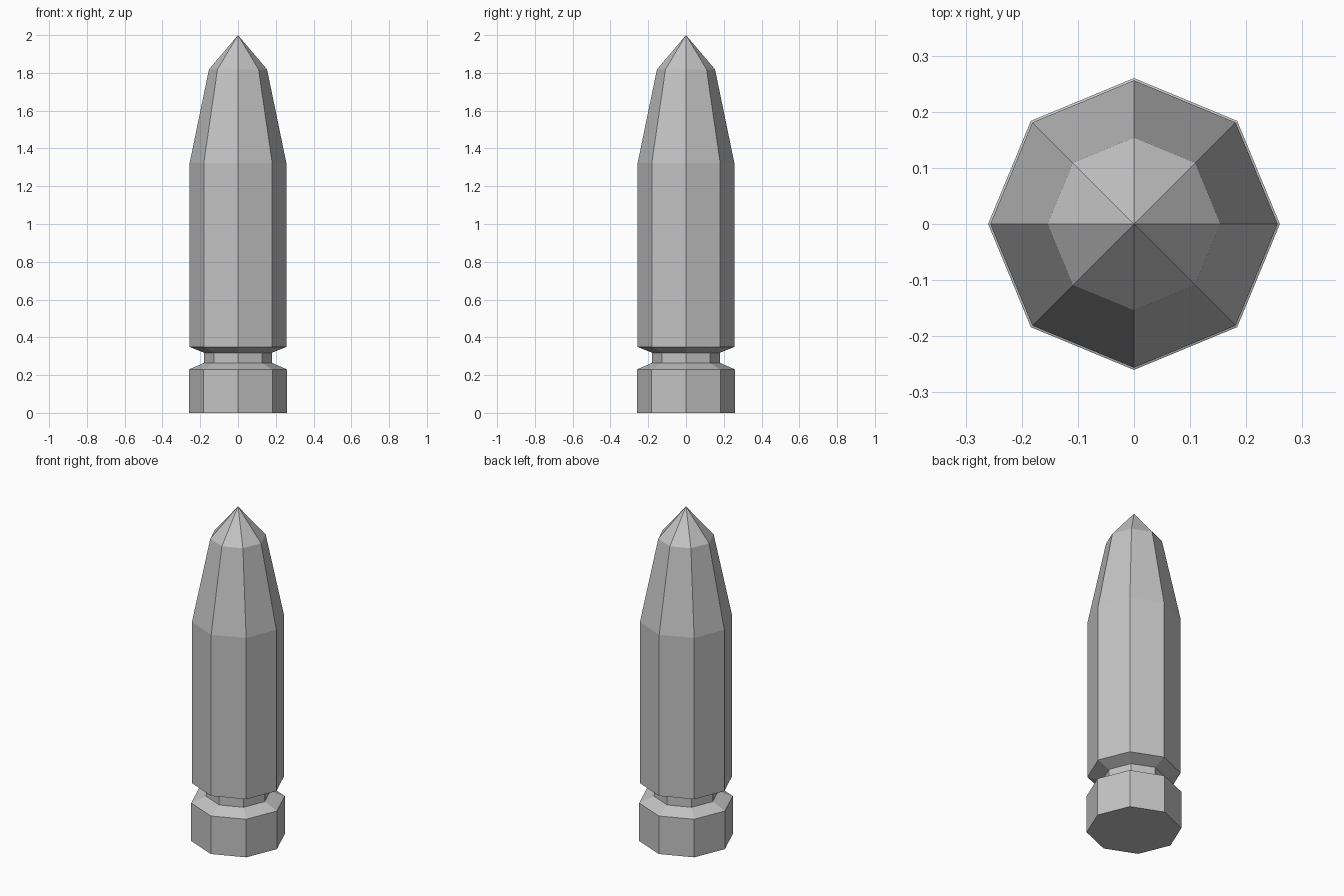
import bpy
import bmesh
from math import cos, sin, pi

SIDES = 8

cube = bpy.data.objects.get("Cube")
if cube:
    bpy.data.objects.remove(cube, do_unlink=True)

# Single grey metal
metal = bpy.data.materials.new("grey metal")
metal.use_nodes = True
grey = (0.55, 0.55, 0.55, 1)
metal.diffuse_color = grey
metal.node_tree.nodes["Principled BSDF"].inputs["Base Color"].default_value = grey


def lathe(name, profile):
    """Closed eight-sided solid from (radius, height) pairs, bottom to top."""
    bm = bmesh.new()
    rings = []
    for r, z in profile:
        if r == 0:
            rings.append([bm.verts.new((0, 0, z))] * SIDES)
        else:
            angles = [2 * pi * i / SIDES for i in range(SIDES)]
            rings.append([bm.verts.new((r * cos(a), r * sin(a), z)) for a in angles])
    for low, high in zip(rings, rings[1:]):
        for i in range(SIDES):
            j = (i + 1) % SIDES
            corners = [low[i], low[j], high[j], high[i]]
            bm.faces.new(list(dict.fromkeys(corners)))
    # End caps, where the end is not a point
    for ring in (rings[0], rings[-1]):
        if len(set(ring)) == SIDES:
            bm.faces.new(ring)
    bmesh.ops.recalc_face_normals(bm, faces=bm.faces)
    mesh = bpy.data.meshes.new(name)
    bm.to_mesh(mesh)
    bm.free()
    mesh.materials.append(metal)
    obj = bpy.data.objects.new(name, mesh)
    bpy.context.collection.objects.link(obj)
    return obj


# One continuous shell: base rim, bevel, groove, bevel, case, taper and tip
lathe("cartridge", [
    (0.26, 0), (0.26, 0.23),
    (0.179, 0.265), (0.179, 0.318),
    (0.256, 0.349), (0.256, 1.323),
    (0.154, 1.818), (0, 2),
])
